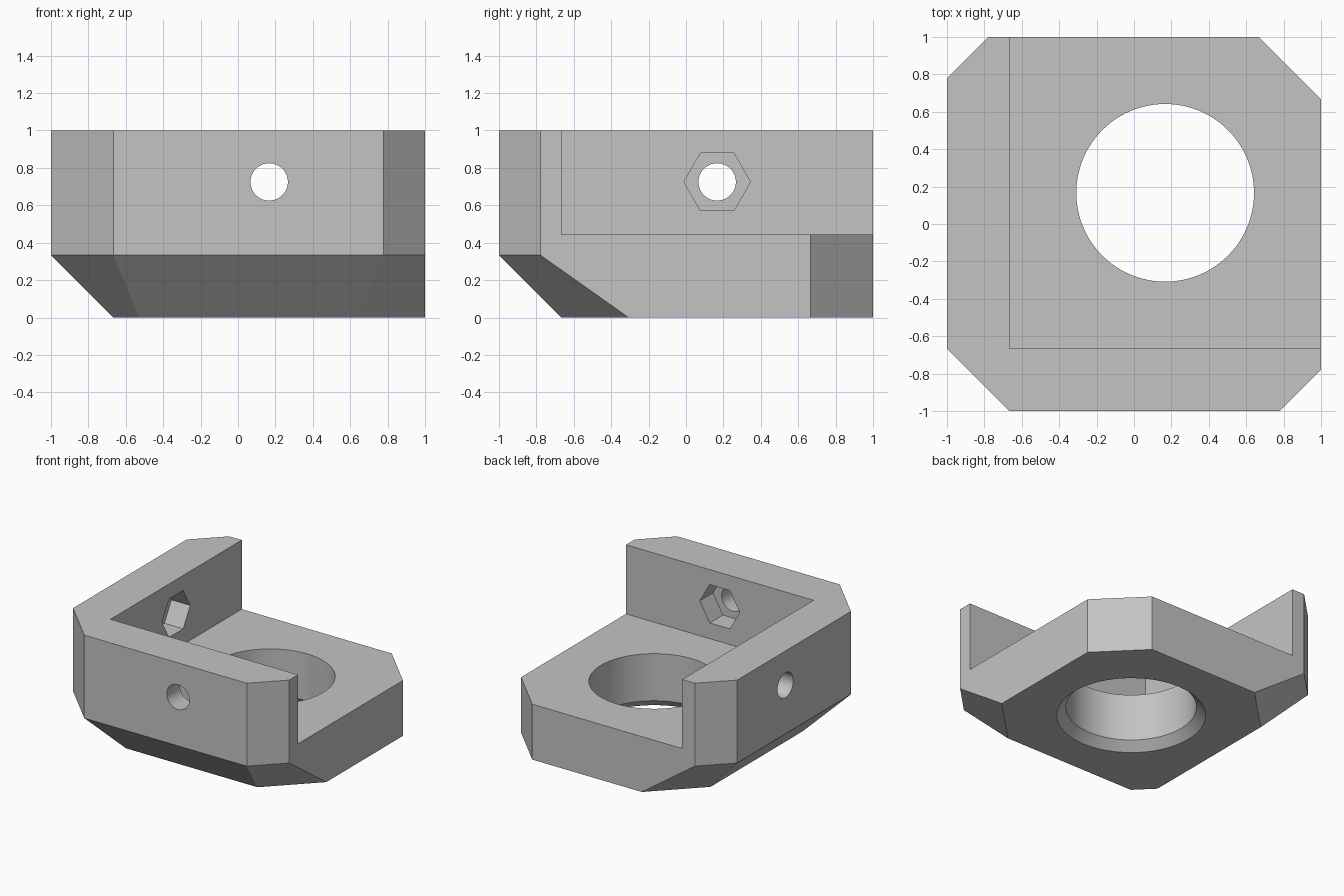
import bpy, bmesh, math
from mathutils import Vector

cube = bpy.data.objects.get("Cube")
if cube:
    bpy.data.objects.remove(cube, do_unlink=True)

T = 1 / 3        # wall thickness and bevel height
INNER = -1 + T   # inner face of both walls
HOLE = T / 2     # centre of the holes along each side
HOLE_Z = 0.725

grey = bpy.data.materials.new("grey")
grey.use_nodes = True
grey.diffuse_color = (0.55, 0.55, 0.55, 1)
grey.node_tree.nodes["Principled BSDF"].inputs["Base Color"].default_value = (0.55, 0.55, 0.55, 1)


def to_object(bm, name):
    bmesh.ops.recalc_face_normals(bm, faces=bm.faces)
    mesh = bpy.data.meshes.new(name)
    bm.to_mesh(mesh)
    bm.free()
    mesh.materials.append(grey)
    obj = bpy.data.objects.new(name, mesh)
    bpy.context.collection.objects.link(obj)
    return obj


def box(low, high):
    bm = bmesh.new()
    bmesh.ops.create_cube(bm, size=1)
    low, high = Vector(low), Vector(high)
    for v in bm.verts:
        v.co = (low + high) / 2 + v.co * (high - low)
    return bm


def prism(name, axis, centre, start, end, r0, r1, sides):
    """Prism or cone along an axis; centre gives the two other coordinates."""
    bm = bmesh.new()
    for along, r in ((start, r0), (end, r1)):
        for i in range(sides):
            a = math.tau * i / sides
            co = [centre[0] + r * math.cos(a), centre[1] + r * math.sin(a)]
            co.insert(axis, along)
            bm.verts.new(co)
    bmesh.ops.convex_hull(bm, input=bm.verts)
    bmesh.ops.dissolve_limit(bm, angle_limit=0.01, verts=bm.verts, edges=bm.edges)
    return to_object(bm, name)


def slice_off(bm, point, normal):
    geom = bm.verts[:] + bm.edges[:] + bm.faces[:]
    bmesh.ops.bisect_plane(bm, geom=geom, dist=1e-4, plane_co=point,
                           plane_no=Vector(normal).normalized(), clear_outer=True)
    bmesh.ops.holes_fill(bm, edges=[e for e in bm.edges if e.is_boundary])


# Block with cut vertical corners
bm = box((-1, -1, 0), (1, 1, 1))
corners = [(-1, -1, T), (1, -1, 0.222), (-1, 1, 0.222), (1, 1, T)]
for sx, sy, cut in corners:
    slice_off(bm, (sx * (1 - cut / 2), sy * (1 - cut / 2), T), (sx, sy, 0))

# Lower bevels below the two walls and their corners
slice_off(bm, (0, -1, T), (0, -1, -1))
slice_off(bm, (-1, 0, T), (-1, 0, -1))
for sx, sy, cut in corners[:3]:
    slice_off(bm, (sx * (1 - cut / 2), sy * (1 - cut / 2), T), (sx, sy, -math.sqrt(2)))
bracket = to_object(bm, "corner_bracket")

# Step, main bore and its lower countersink
cutters = [
    to_object(box((INNER, INNER, 0.445), (2, 2, 2)), "step_cutter"),
    prism("bore_cutter", 2, (HOLE, HOLE), -0.2, 0.8, 0.475, 0.475, 96),
    prism("countersink_cutter", 2, (HOLE, HOLE), -0.1, 0.2, 0.642, 0.342, 96),
]
# Bolt hole and nut pocket in each wall
for axis in (0, 1):
    cutters.append(prism("bolt_cutter", axis, (HOLE, HOLE_Z), -1.2, -0.5, 0.1, 0.1, 48))
    cutters.append(prism("nut_cutter", axis, (HOLE, HOLE_Z), INNER - T / 2, -0.5, 0.178, 0.178, 6))

bpy.context.view_layer.objects.active = bracket
for cutter in cutters:
    cutter.hide_render = True
    mod = bracket.modifiers.new(cutter.name, 'BOOLEAN')
    mod.operation = 'DIFFERENCE'
    mod.solver = 'EXACT'
    mod.object = cutter
    bpy.ops.object.modifier_apply(modifier=mod.name)
    bpy.data.objects.remove(cutter, do_unlink=True)

# Smooth bores, crisp edges
for obj in bpy.context.selected_objects:
    obj.select_set(False)
bracket.select_set(True)
bpy.ops.object.shade_smooth_by_angle(angle=math.radians(20))
